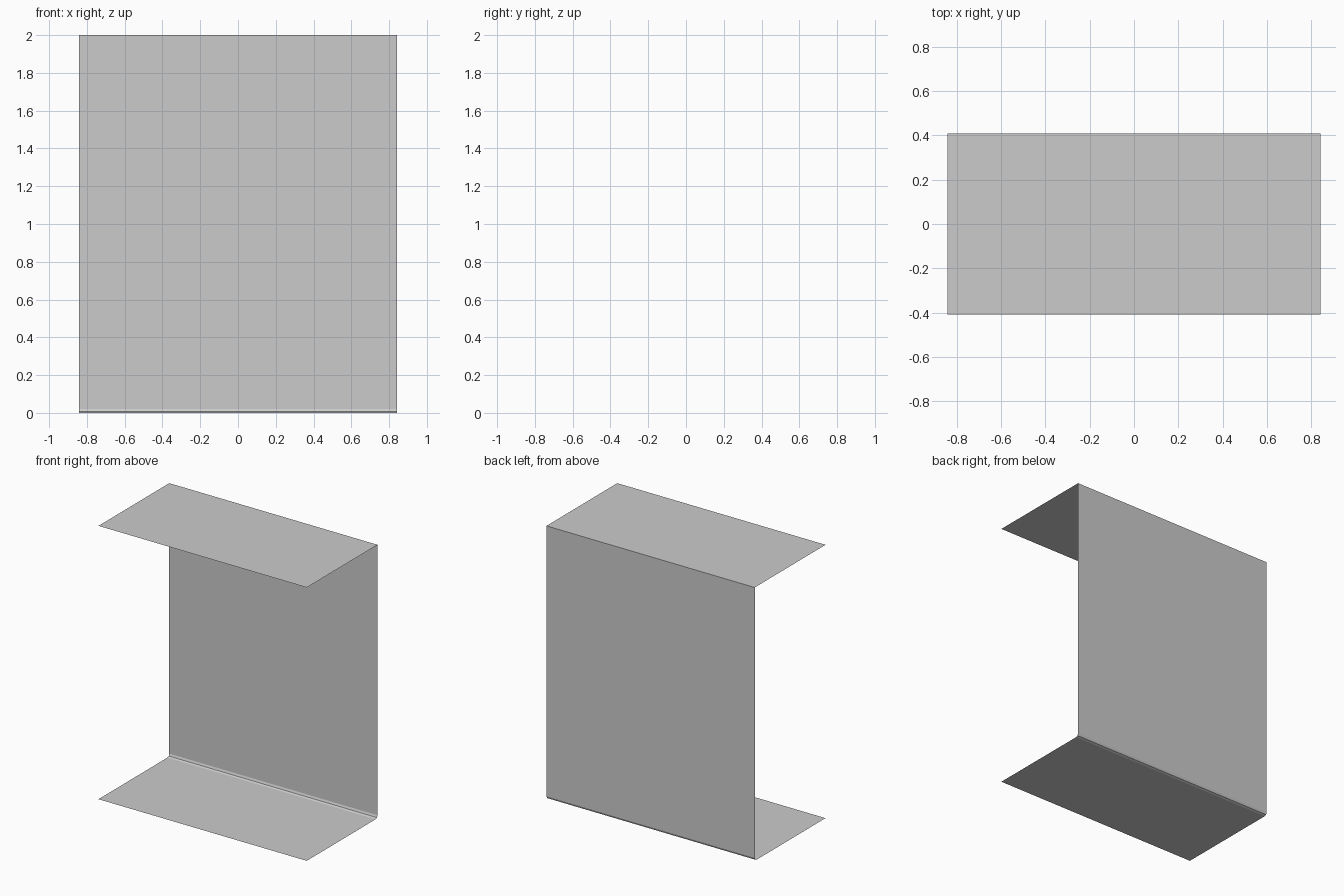
import bpy, bmesh, math

if "Cube" in bpy.data.objects:
    bpy.data.objects.remove(bpy.data.objects["Cube"])

HALF_W, HALF_D, HEIGHT, R = 0.843, 0.409, 2.0, 0.021


def sheet(name, profile):
    """Sweep an open (y, z) profile across the width as a single-skin sheet."""
    bm = bmesh.new()
    rows = [[bm.verts.new((x, y, z)) for x in (-HALF_W, HALF_W)] for y, z in profile]
    for a, b in zip(rows, rows[1:]):
        bm.faces.new((a[0], a[1], b[1], b[0]))
    mesh = bpy.data.meshes.new(name)
    bm.to_mesh(mesh)
    bm.free()
    obj = bpy.data.objects.new(name, mesh)
    bpy.context.collection.objects.link(obj)
    return obj


# floor, two-step cove, back wall and canopy as one folded sheet
cove = [(HALF_D - R + R * math.sin(a), R - R * math.cos(a))
        for a in (0, math.pi / 4, math.pi / 2)]
sheet("folded_panel", [(-HALF_D, 0)] + cove + [(HALF_D, HEIGHT), (-HALF_D, HEIGHT)])
